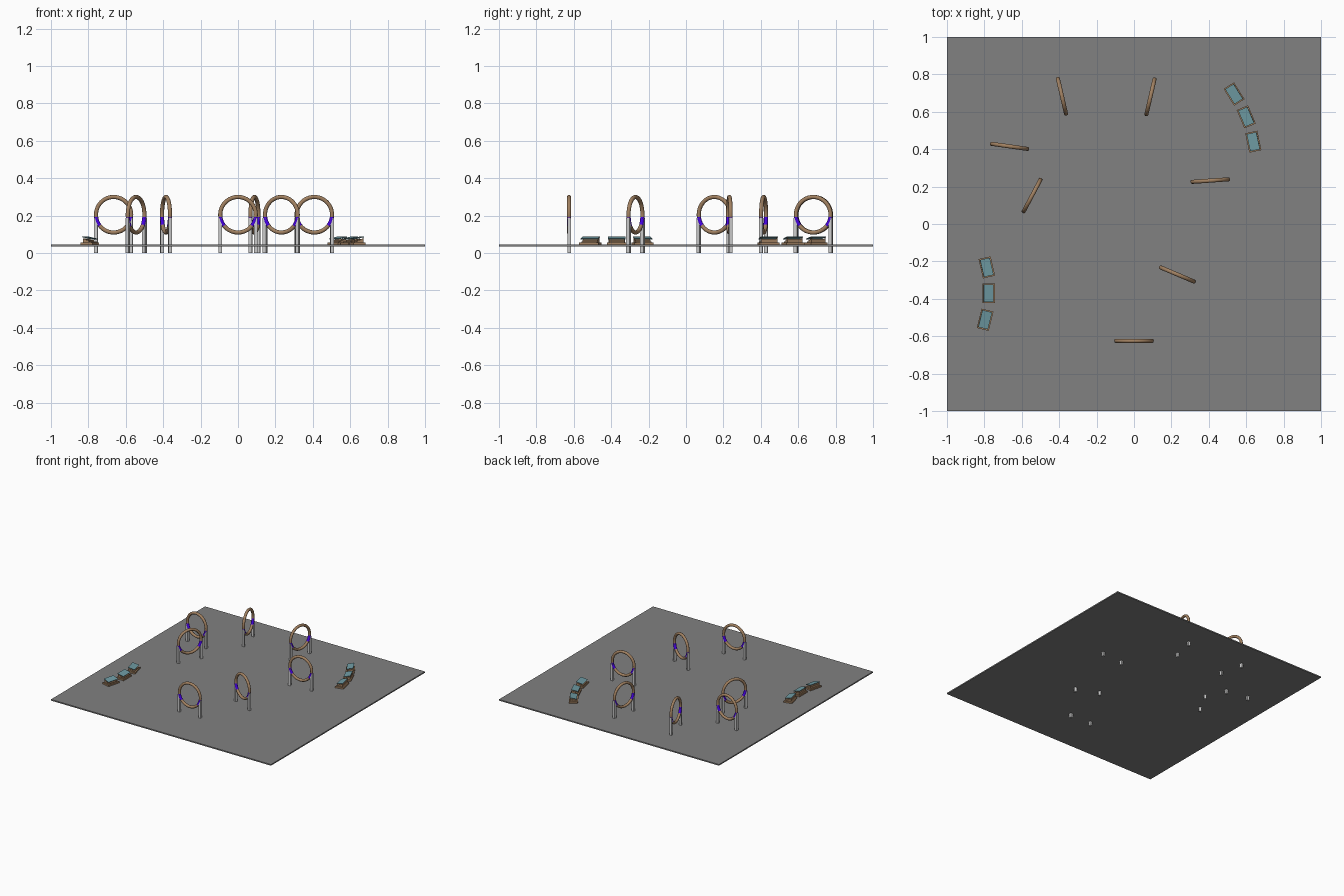
import bpy, math
from mathutils import Matrix, Vector

if "Cube" in bpy.data.objects:
    bpy.data.objects.remove(bpy.data.objects["Cube"])


def material(name, r, g, b):
    m = bpy.data.materials.new(name)
    m.diffuse_color = (r, g, b, 1)
    m.use_nodes = True
    m.node_tree.nodes["Principled BSDF"].inputs["Base Color"].default_value = m.diffuse_color
    return m


BROWN = material("brown", 0.36, 0.22, 0.12)
BLUE = material("blue", 0.06, 0.0, 0.75)
TEAL = material("teal", 0.16, 0.33, 0.37)
FIELD = material("field_grey", 0.22, 0.22, 0.22)


def box(name, size, loc, frame=Matrix(), mat=None, tilt=0.0):
    """Box of given size, tilted about its local y axis, placed in a frame."""
    bpy.ops.mesh.primitive_cube_add(size=1)
    o = bpy.context.object
    o.name = name
    o.data.transform(Matrix.Diagonal((*size, 1)))
    o.matrix_world = frame @ Matrix.Translation(loc) @ Matrix.Rotation(tilt, 4, 'Y')
    if mat:
        o.data.materials.append(mat)
    return o


def frame_at(x, y, angle):
    return Matrix.Translation((x, y, 0)) @ Matrix.Rotation(angle, 4, 'Z')


RING_Z, MAJOR, MINOR = 0.205, 0.095, 0.011


def hoop(x, y, degrees):
    frame = frame_at(x, y, math.radians(degrees))
    # upright ring with two blue bands on the lower sides
    bpy.ops.mesh.primitive_torus_add(major_radius=MAJOR, minor_radius=MINOR,
                                     major_segments=48, minor_segments=14)
    ring = bpy.context.object
    ring.name = "hoop_ring"
    ring.data.materials.append(BROWN)
    ring.data.materials.append(BLUE)
    for p in ring.data.polygons:
        a = math.degrees(math.atan2(p.center.y, abs(p.center.x)))
        p.material_index = 1 if -37.5 < a < -7.5 else 0
        p.use_smooth = True
    ring.data.transform(Matrix.Rotation(math.pi / 2, 4, 'X'))
    ring.matrix_world = frame @ Matrix.Translation((0, 0, RING_Z))
    # two support posts
    for side in (-1, 1):
        box("hoop_post", (0.019, 0.019, 0.187), (side * 0.095, 0, 0.0935), frame)


def stand(x, y, degrees, outward):
    """Small spectator stand; local +x points away from the field."""
    a = math.radians(degrees) + (0 if outward > 0 else math.pi)
    f = frame_at(x, y, a)
    box("stand_base", (0.066, 0.106, 0.012), (0, 0, 0.051), f, BROWN)
    # rising rows of seats
    for i in range(3):
        h = 0.006 * (i + 1)
        box("stand_row", (0.016, 0.084, h), (-0.016 + i * 0.016, 0, 0.057 + h / 2), f, BROWN)
    # roof posts
    for s in (-1, 1):
        box("roof_post", (0.004, 0.004, 0.028), (0.022, s * 0.042, 0.07), f, BROWN)
    # sloping roof, higher on the outer side
    box("stand_roof", (0.054, 0.094, 0.004), (0, 0, 0.081), f, TEAL, -0.22)


# playing field
box("field", (2, 2, 0.01), (0, 0, 0.04), mat=FIELD)

# hoops: x, y, heading
for h in [(-0.385, 0.683, -77), (0.088, 0.68, 77), (-0.665, 0.415, -8),
          (-0.545, 0.152, 62), (0.408, 0.232, 4), (0.232, -0.27, -23),
          (0.0, -0.625, 0)]:
    hoop(*h)

# spectator stands in two curved groups
for s in [(0.535, 0.695, 32, 1), (0.60, 0.573, 23, 1), (0.638, 0.44, 12, 1),
          (-0.787, -0.232, 13, -1), (-0.777, -0.37, 0, -1), (-0.796, -0.512, -14, -1)]:
    stand(*s)
